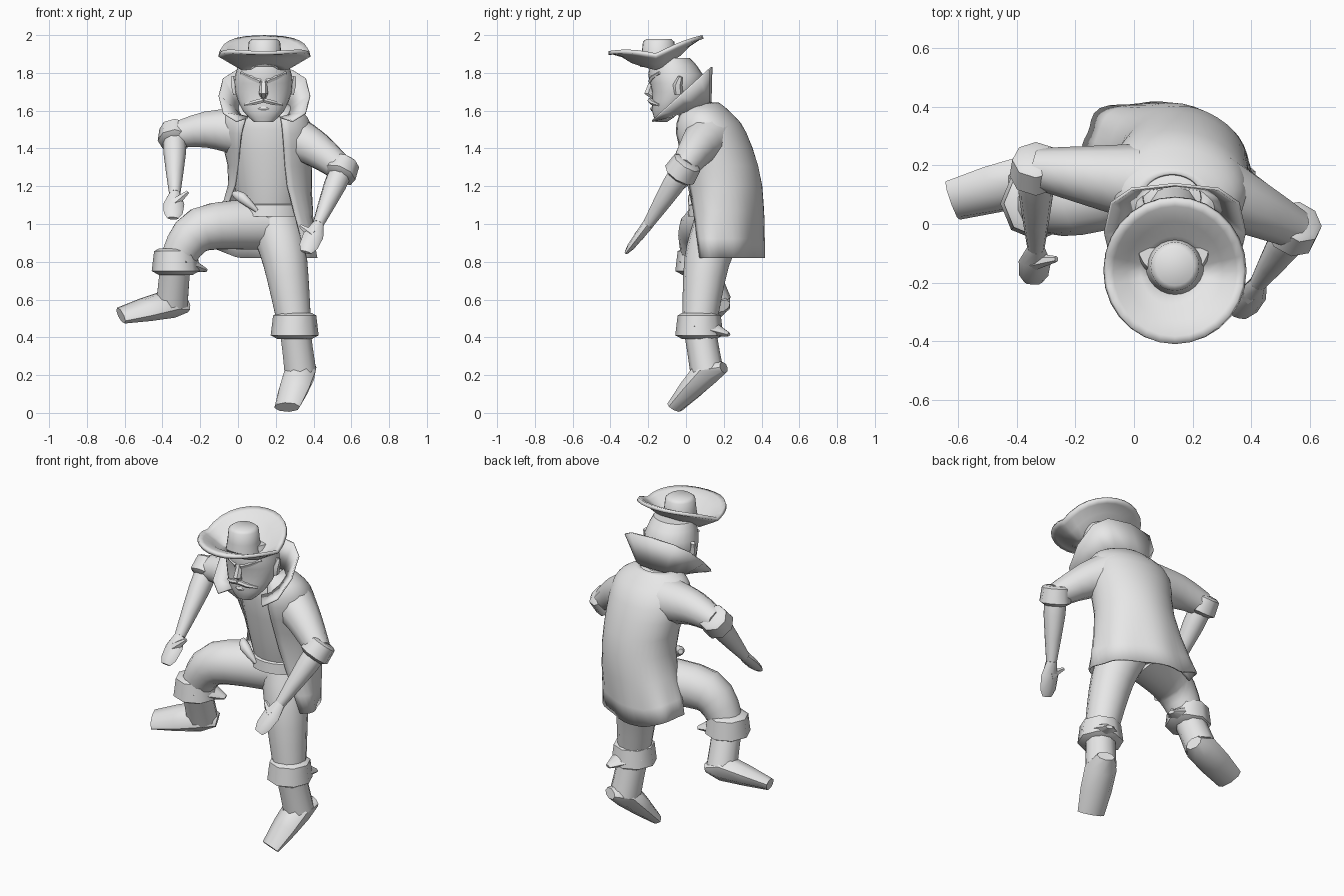
import bpy, bmesh
from math import sin, cos, pi, radians, copysign
from mathutils import Vector

old = bpy.data.objects.get("Cube")
if old:
    bpy.data.objects.remove(old, do_unlink=True)

shade = 0.8
grey = bpy.data.materials.new("plain grey")
grey.use_nodes = True
grey.diffuse_color = (shade, shade, shade, 1)
grey.node_tree.nodes["Principled BSDF"].inputs["Base Color"].default_value = grey.diffuse_color


def loft(name, rings, closed=True, thickness=0, crease=45):
    """Skin equal-length point rings; a sheet with thickness stays uncapped."""
    bm = bmesh.new()
    rows = [[bm.verts.new(point) for point in ring] for ring in rings]
    count = len(rows[0])
    for lower, upper in zip(rows, rows[1:]):
        for i in range(count if closed else count - 1):
            j = (i + 1) % count
            bm.faces.new((lower[i], lower[j], upper[j], upper[i]))
    if not thickness:
        bm.faces.new(rows[0])
        bm.faces.new(rows[-1])
    bmesh.ops.recalc_face_normals(bm, faces=bm.faces)
    mesh = bpy.data.meshes.new(name)
    bm.to_mesh(mesh)
    bm.free()
    mesh.materials.append(grey)
    part = bpy.data.objects.new(name, mesh)
    bpy.context.collection.objects.link(part)
    if thickness:
        shell = part.modifiers.new("thickness", "SOLIDIFY")
        shell.thickness = thickness
        shell.offset = 0
    bpy.ops.object.select_all(action="DESELECT")
    part.select_set(True)
    bpy.context.view_layer.objects.active = part
    bpy.ops.object.shade_smooth_by_angle(angle=radians(crease))


def flow(keys, steps):
    """Smooth curve through key vectors of any size."""
    keys = [Vector(key) for key in keys]
    result = []
    for i, (start, end) in enumerate(zip(keys, keys[1:])):
        leave = (end - keys[max(i - 1, 0)]) / 2
        arrive = (keys[min(i + 2, len(keys) - 1)] - start) / 2
        for step in range(steps):
            t = step / steps
            bend = 3 * (end - start) - 2 * leave - arrive
            twist = 2 * (start - end) + leave + arrive
            result.append(start + leave * t + bend * t ** 2 + twist * t ** 3)
    return result + [keys[-1]]


def oval(x, y, z, wide, deep, turn=0, gap=0, ripple=0, count=24):
    """Level ring starting at the front; gap is the half opening there."""
    turn, gap = radians(turn), radians(gap)
    ring = []
    for i in range(count):
        part = i / (count - 1 if gap else count)
        a = gap - pi / 2 + (2 * pi - 2 * gap) * part
        fold = 1 + ripple * cos(7 * a)
        u, v = wide * fold * cos(a), deep * fold * sin(a)
        ring.append((x + u * cos(turn) - v * sin(turn), y + u * sin(turn) + v * cos(turn), z))
    return ring


def tube(name, points, heights, widths=None, up=(0, 1, 0), sides=10, steps=1):
    """Tapered tube; heights are radii along up, widths are across it."""
    keys = [(*p, h, w) for p, h, w in zip(points, heights, widths or heights)]
    path = flow(keys, steps)
    spine = [Vector(key[:3]) for key in path]
    rings = []
    for i, centre in enumerate(spine):
        ahead = (spine[min(i + 1, len(spine) - 1)] - spine[max(i - 1, 0)]).normalized()
        raised = Vector(up)
        raised = (raised - ahead * raised.dot(ahead)).normalized()
        across = ahead.cross(raised)
        height, width = path[i][3:]
        angles = [2 * pi * k / sides for k in range(sides)]
        rings.append([centre + raised * height * cos(a) + across * width * sin(a) for a in angles])
    loft(name, rings)


def band(name, centre, axis, radius, half):
    """Turned-over cuff around an arm or a leg."""
    axis = axis.normalized() * half
    tube(name, [centre + axis * s for s in (-1, -.8, .7, 1)],
         [radius * k for k in (.7, .9, 1, .7)], up=(1, 0, 0), sides=8)


def arm(side, shoulder, elbow, wrist, fingertip, thumb_tip):
    shoulder, elbow, wrist, fingertip, thumb_tip = map(
        Vector, (shoulder, elbow, wrist, fingertip, thumb_tip))
    crown = shoulder.lerp(elbow, .5) + Vector((0, 0, .02))
    tube(side + "_sleeve", (shoulder, crown, elbow), (.13, .1, .07), steps=3)
    band(side + "_sleeve_cuff", elbow, wrist - elbow, .09, .055)
    tube(side + "_forearm", (elbow, elbow.lerp(wrist, .3), wrist), (.06, .06, .03),
         up=(1, 0, 0), steps=2)
    palm, knuckles = wrist.lerp(fingertip, .4), wrist.lerp(fingertip, .8)
    tube(side + "_hand", (wrist, palm, knuckles, fingertip),
         (.03, .055, .05, .03), (.03, .025, .02, .01), up=(1, 0, 0), sides=8)
    tube(side + "_thumb", (palm, thumb_tip), (.03, .01), sides=6)


def leg(side, hip, knee, shin, ankle, heel, toe):
    hip, knee, shin, ankle, heel, toe = map(Vector, (hip, knee, shin, ankle, heel, toe))
    tube(side + "_trouser", (hip, knee, shin), (.14, .12, .09), sides=14, steps=4)
    band(side + "_boot_cuff", shin, Vector((0, 0, -1)), .127, .07)
    back = heel - toe
    back.z = 0
    back = back.normalized()
    point = shin + back * .17 - Vector((0, 0, .045))
    tube(side + "_cuff_point", (shin + back * .02, point), (.06, .01), (.115, .02),
         up=(0, 0, 1), sides=8)
    tube(side + "_boot_shaft", (shin, shin.lerp(ankle, .5), ankle), (.085, .085, .088))
    tube(side + "_boot_foot", (heel, ankle, ankle.lerp(toe, .5), toe),
         (.03, .08, .06, .035), (.05, .09, .088, .075), up=shin - ankle, sides=8)


# Torso: shirt, belt and the open coat with a rippled hem
shirt = flow([(.16, .2, .9, .1, .1), (.17, .2, 1.1, .17, .17),
              (.15, .12, 1.5, .2, .16), (.14, .07, 1.63, .09, .08)], 3)
loft("shirt_body", [oval(*level, turn=-10) for level in shirt])
loft("belt", [oval(.17, .2, z, r, r) for z, r in ((1.04, .16), (1.04, .19), (1.1, .185), (1.11, .16))])
tube("belt_knot", [(-.02, .08, 1.16), (.02, .04, 1.14), (.1, .03, 1.07)], (.015, .03, .01), steps=2)

top, hem = 1.64, .82
coat = flow([(.13, .09, top, .1, .08), (.14, .1, 1.59, .2, .13), (.15, .13, 1.48, .24, .185),
             (.17, .205, 1.2, .22, .19), (.12, .22, hem, .3, .175)], 3)
coat_rings = []
for level in coat:
    drop = (top - level.z) / (top - hem)
    ring = oval(*level, turn=max(-20, -40 * drop), gap=23 + 49 * drop ** 1.5,
                ripple=.04 * drop ** 4, count=30)
    coat_rings.append([(x, y, z + .4 * drop * max(0, -x)) for x, y, z in ring])
loft("coat", coat_rings, closed=False, thickness=.01)

# Flared standing collar with squared corners, high at the back
collar_base, collar_rim = [], []
for i in range(-5, 6):
    s, c = (copysign(abs(f) ** .7, f) for f in (sin(radians(30 * i)), cos(radians(30 * i))))
    collar_base.append((.14 + .14 * s, .01 + .12 * c, 1.6 + .04 * c))
    collar_rim.append((.14 + .24 * s, -.03 + .165 * c, 1.68 + .15 * c))
loft("collar", [collar_base, collar_rim], closed=False, thickness=.01, crease=60)

# Head and face
middle = .135
tube("neck", [(middle, .06, 1.56), (middle, 0, 1.74)], (.09, .09))
skull = flow([(-.13, 1.54, .05, .03), (-.1, 1.6, .11, .08), (-.055, 1.7, .15, .125),
              (-.055, 1.79, .15, .145), (-.08, 1.88, .12, .1)], 2)
loft("head", [oval(middle, *level) for level in skull])
tube("nose", [(middle, -.17, 1.78), (middle, -.2, 1.69), (middle, -.17, 1.67)],
     (.015, .024, .015), up=(1, 0, 0), sides=6)
tube("lower_lip", [(middle + s * .05, abs(s) * .012 - .175, 1.61) for s in (-1, 0, 1)],
     (.005, .015, .005), sides=6)


def face_pair(name, inner, outer, radius):
    """Tapered strip from the face middle outwards, on both sides."""
    for side, sign in (("left", 1), ("right", -1)):
        ends = [Vector((middle + sign * x, y, z)) for x, y, z in (inner, outer)]
        centre = ends[0].lerp(ends[1], .5) - Vector((0, .01, 0))
        tube(side + name, (ends[0], centre, ends[1]), (radius, radius, radius / 2), sides=6)


face_pair("_moustache", (0, -.19, 1.655), (.1, -.145, 1.63), .014)
face_pair("_brow", (.015, -.185, 1.755), (.12, -.14, 1.8), .016)
face_pair("_eye", (.03, -.168, 1.74), (.09, -.145, 1.75), .012)
face_pair("_ear", (.14, -.04, 1.69), (.16, -.03, 1.78), .025)

# Hat: brim swept up at front and back with curled sides, and a short crown
hat_x, hat_y, reach = .14, -.16, .25
brim = []
for spread in (.3, .5, .7, .9, 1):
    ring = []
    for x, y, z in oval(hat_x, hat_y, 1.825, .24 * spread, reach * spread, count=28):
        along = (y - hat_y) / reach
        sweep = (.165 if along > 0 else .08) * abs(along) ** 1.15
        curl = .14 * max(0, spread - .5) * (1 - along ** 2)
        ring.append((x, y, z + sweep + curl))
    brim.append(ring)
loft("hat_brim", brim, thickness=.02, crease=60)
loft("hat_crown", [oval(hat_x, hat_y + .015, z, r, r)
                   for z, r in ((1.83, .1), (1.9, .09), (1.965, .083), (1.98, .065))])

# Arms and legs, each placed by its joints
arm("right", (0, .145, 1.49), (-.335, .19, 1.47), (-.335, -.08, 1.16),
    (-.345, -.2, 1.03), (-.265, -.12, 1.17))
arm("left", (.26, .13, 1.47), (.55, -.015, 1.29), (.425, -.2, 1),
    (.36, -.315, .85), (.33, -.21, .99))
leg("right", hip=(.13, .18, 1), knee=(-.2, .08, .97), shin=(-.33, .07, .8),
    ankle=(-.35, .155, .58), heel=(-.27, .19, .565), toe=(-.62, .08, .515))
leg("left", hip=(.2, .18, 1), knee=(.25, .11, .8), shin=(.3, .07, .46),
    ankle=(.33, .11, .22), heel=(.37, .2, .24), toe=(.26, -.06, .03))
